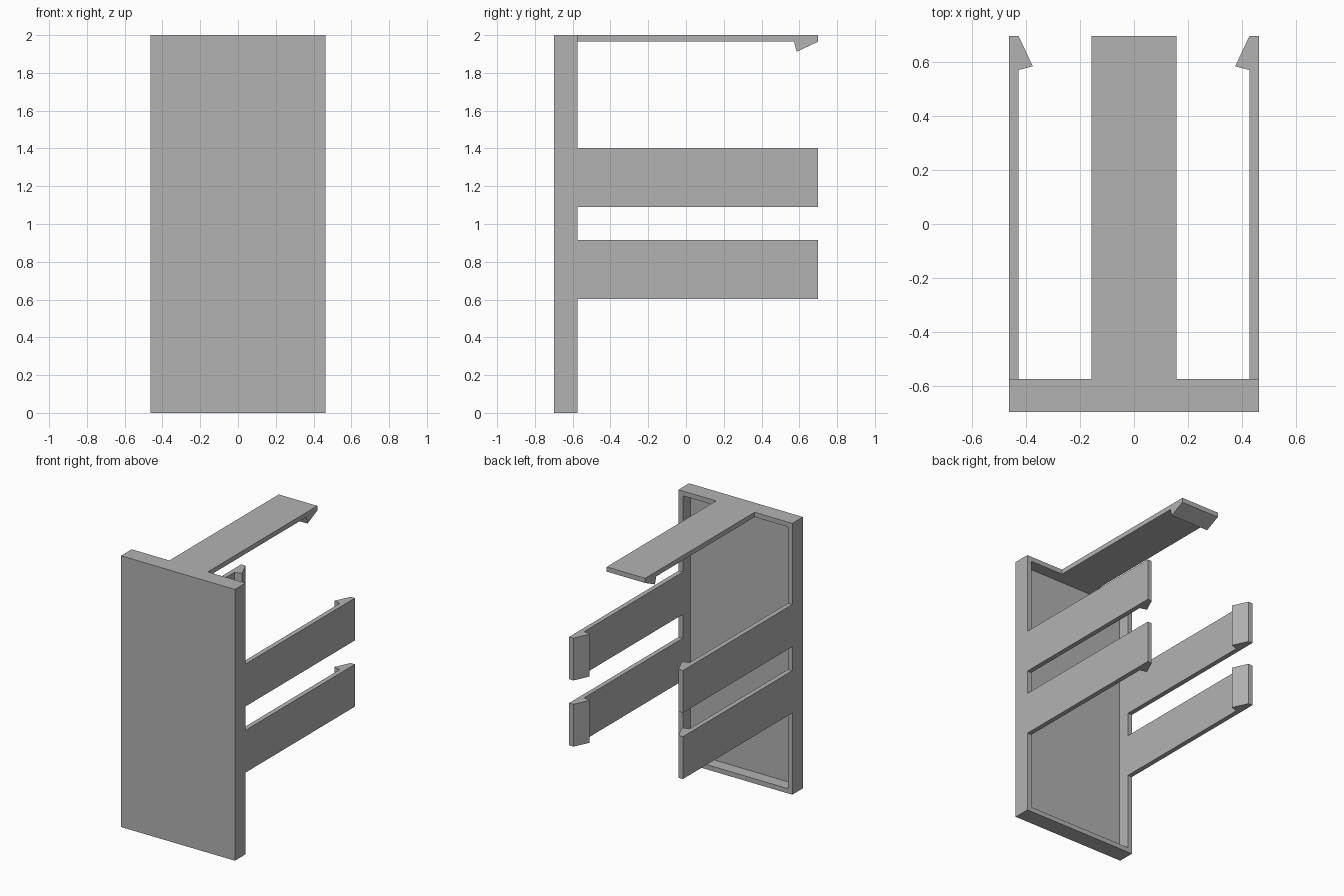
import bpy
import bmesh
from mathutils import Vector

if "Cube" in bpy.data.objects:
    bpy.data.objects.remove(bpy.data.objects["Cube"], do_unlink=True)

HALF_W, HEIGHT = 0.464, 2.0
FRONT, RIM_Y, TIP_Y = -0.699, -0.575, 0.699
WALL = 0.035

grey = bpy.data.materials.new("plain_grey")
grey.use_nodes = True
colour = (0.448, 0.448, 0.448, 1)
grey.diffuse_color = colour
grey.node_tree.nodes["Principled BSDF"].inputs["Base Color"].default_value = colour


def finish(bm, name):
    bmesh.ops.recalc_face_normals(bm, faces=bm.faces)
    mesh = bpy.data.meshes.new(name)
    bm.to_mesh(mesh)
    bm.free()
    mesh.materials.append(grey)
    obj = bpy.data.objects.new(name, mesh)
    bpy.context.collection.objects.link(obj)
    return obj


def tray():
    # Box whose back face is inset and pushed in to leave a thin rim
    bm = bmesh.new()
    bmesh.ops.create_cube(bm, size=1)
    for v in bm.verts:
        v.co = Vector((v.co.x * 2 * HALF_W,
                       RIM_Y if v.co.y > 0 else FRONT,
                       (v.co.z + 0.5) * HEIGHT))
    bm.normal_update()
    back = max(bm.faces, key=lambda f: f.normal.y)
    bmesh.ops.inset_region(bm, faces=[back], thickness=WALL, use_even_offset=True)
    pocket = bmesh.ops.extrude_discrete_faces(bm, faces=[back])["faces"][0]
    for v in pocket.verts:
        v.co.y = FRONT + WALL
    finish(bm, "tray")


# Arm outline: (position along y, distance inward from the outer face)
CLIP = [(RIM_Y, 0), (TIP_Y, 0), (TIP_Y, WALL), (0.586, 0.088),
        (0.578, 0.06), (0.572, WALL), (RIM_Y, WALL)]


def clip_arm(name, place, start, end):
    # Extrude the outline from start to end across the arm
    bm = bmesh.new()
    face = bm.faces.new([bm.verts.new(place(y, d, start)) for y, d in CLIP])
    moved = bmesh.ops.extrude_face_region(bm, geom=[face])["geom"]
    shift = Vector(place(0, 0, end)) - Vector(place(0, 0, start))
    bmesh.ops.translate(bm, vec=shift,
                        verts=[g for g in moved if isinstance(g, bmesh.types.BMVert)])
    finish(bm, name)


tray()

# Top arm
clip_arm("top_arm", lambda y, d, t: (t, y, HEIGHT - d), -0.157, 0.157)

# Two arms on each side
for side, sign in (("left", 1), ("right", -1)):
    for level, low, high in (("upper", 1.09, 1.402), ("lower", 0.602, 0.914)):
        clip_arm(f"{side}_{level}_arm",
                 lambda y, d, t: (sign * (HALF_W - d), y, t), low, high)
